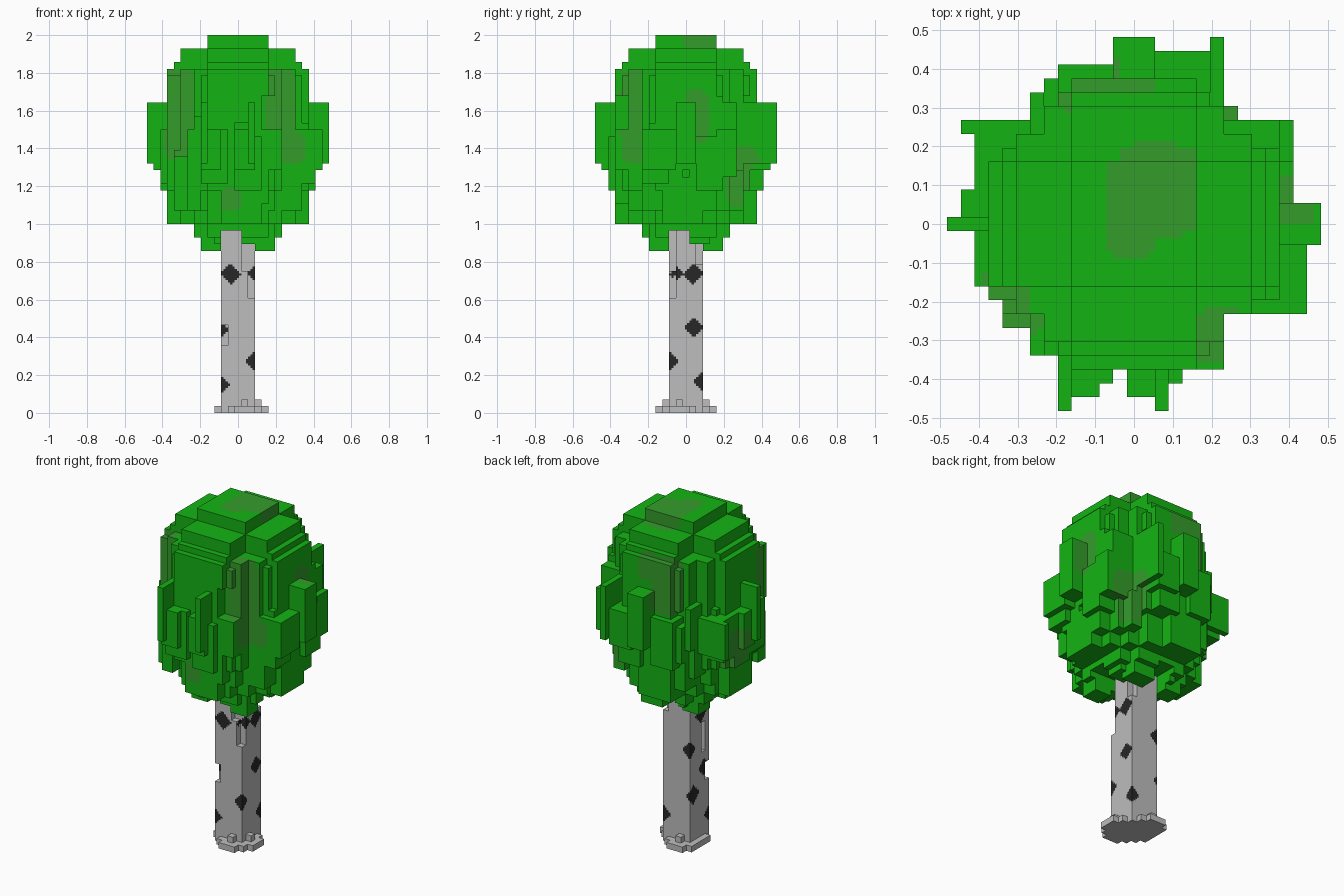
import bpy
import random

if "Cube" in bpy.data.objects:
    bpy.data.objects.remove(bpy.data.objects["Cube"], do_unlink=True)

random.seed(4)
V = 2 / 56  # edge of one block


def material(name, rgb):
    m = bpy.data.materials.new(name)
    m.use_nodes = True
    m.diffuse_color = (*rgb, 1)
    bsdf = m.node_tree.nodes["Principled BSDF"]
    bsdf.inputs["Base Color"].default_value = (*rgb, 1)
    bsdf.inputs["Roughness"].default_value = 0.9
    return m


GREEN = material("leaf green", (0.007, 0.455, 0.007))
OLIVE = material("olive green", (0.035, 0.335, 0.024))
GREY = material("pale bark", (0.51, 0.51, 0.51))
DARK = material("dark bark", (0.02, 0.02, 0.02))


def box(x0, x1, y0, y1, z0, z1):
    """Blocks in inclusive x and y ranges, from level z0 up to z1."""
    return {(x, y, z) for x in range(x0, x1 + 1)
            for y in range(y0, y1 + 1) for z in range(z0, z1)}


def cross(a, b, z0, z1):
    return box(-a, a, -b, b, z0, z1) | box(-b, b, -a, a, z0, z1)


def side_box(side, t0, t1, d0, d1, z0, z1):
    """A box on one side: t runs along the side, d runs outwards."""
    if side == "front":
        return box(t0, t1, -d1, -d0, z0, z1)
    if side == "back":
        return box(t0, t1, d0, d1, z0, z1)
    if side == "right":
        return box(d0, d1, t0, t1, z0, z1)
    return box(-d1, -d0, t0, t1, z0, z1)


def block_object(name, blocks, mats, sub, rule):
    """Mesh of the exposed block faces, each cut into sub x sub squares."""
    index, faces = {}, []
    for cell in sorted(blocks):
        for a in range(3):
            for s in (-1, 1):
                near = list(cell)
                near[a] += s
                if tuple(near) in blocks:
                    continue
                u, w = (a + 1) % 3, (a + 2) % 3
                base = [c * sub for c in cell]
                base[a] += sub if s > 0 else 0
                for i in range(sub):
                    for j in range(sub):
                        quad = []
                        for di, dj in ((0, 0), (1, 0), (1, 1), (0, 1)):
                            p = base[:]
                            p[u] += i + di
                            p[w] += j + dj
                            quad.append(index.setdefault(tuple(p), len(index)))
                        faces.append(quad if s > 0 else quad[::-1])
    verts = [((x / sub - 0.5) * V, (y / sub - 0.5) * V, z / sub * V)
             for x, y, z in index]
    mesh = bpy.data.meshes.new(name)
    mesh.from_pydata(verts, [], faces)
    for m in mats:
        mesh.materials.append(m)
    for f in mesh.polygons:
        f.material_index = 1 if rule(*f.center) else 0
    bpy.context.collection.objects.link(bpy.data.objects.new(name, mesh))


# --- Trunk: square column, notched corners ---
trunk = box(-2, 2, -2, 2, 0, 25) | box(-2, 0, -2, 2, 25, 28) | box(-2, 2, -2, 0, 25, 28)
for x, y, z0, z1 in ((2, -2, 17, 28), (1, -2, 21, 28), (2, 2, 22, 28),
                     (-2, -2, 10, 13), (-2, -1, 15, 20)):
    trunk -= box(x, x, y, y, z0, z1)

# Foot flaring out towards two opposite corners
trunk |= {(x, y, z) for x, y, z in box(-3, 4, -4, 4, 0, 1)
          if abs(x + y) <= 4 and abs(x - y) <= 6}
trunk |= {(x, y, z) for x, y, z in box(-2, 3, -3, 3, 1, 2)
          if abs(x + y) <= 2 and abs(x - y) <= 4}

# Diamond bark marks, some wrapping round a corner
MARKS = [(-0.04, -0.09, 0.735), (0.09, 0.04, 0.735), (0.09, 0.04, 0.45),
         (0.09, -0.09, 0.27), (0.09, 0.09, 0.165), (-0.10, -0.09, 0.15),
         (-0.09, 0.09, 0.58), (-0.09, 0.06, 0.31), (-0.09, -0.04, 0.44),
         (-0.09, -0.01, 0.77), (0.09, -0.07, 0.735)]


def is_mark(x, y, z):
    return any(abs(x - a) + abs(y - b) + abs(z - c) < 0.056 for a, b, c in MARKS)


block_object("trunk", trunk, [GREY, DARK], 3, is_mark)

# --- Crown core: stacked crosses ---
crown = set()
for layer in ((5, 3, 25, 28), (6, 4, 26, 28), (8, 4, 28, 33), (6, 6, 28, 33),
              (10, 4, 33, 51), (9, 5, 33, 50), (8, 6, 33, 51),
              (9, 4, 50, 52), (8, 4, 52, 54), (4, 4, 54, 56)):
    crown |= cross(*layer)

SIDES = ("front", "right", "back", "left")

# Narrow grooves between the leaf clumps
for side in SIDES:
    for t in (-6, -3, 1, 5):
        t += random.randint(-1, 1)
        z = random.randint(33, 44)
        crown -= side_box(side, t, t + random.randint(0, 1), 9, 13,
                          z, z + random.randint(4, 7))

# Leaf clumps shared by every side, shifted a little on each
for side in SIDES:
    for t0, t1, d, z0, z1 in ((-3, 2, 10, 28, 35), (-5, -2, 11, 34, 42),
                              (1, 4, 11, 33, 41), (-5, -3, 10, 40, 50),
                              (5, 6, 8, 30, 36), (-6, -5, 9, 30, 38)):
        shift = random.randint(-1, 1)
        crown |= side_box(side, t0 + shift, t1 + shift, 4, d, z0, z1)

# Widest clumps of each side: t range and outer reach
TIPS = {
    "front": ((-5, -3, 12), (-5, -5, 13), (0, 2, 12), (2, 2, 13)),
    "right": ((-1, 1, 13), (-6, -2, 12), (5, 7, 11)),
    "back": ((-1, 1, 13), (2, 5, 12), (6, 6, 13)),
    "left": ((7, 7, 12), (0, 2, 12), (0, 0, 13), (3, 6, 11)),
}
for side, tips in TIPS.items():
    for t0, t1, d in tips:
        crown |= side_box(side, t0, t1, 4, d, 24 + d, 46 if d == 13 else 42)

# Thin extra leaf columns that follow the rounded outline
for side in SIDES:
    for _ in range(13):
        t, z = random.randint(-7, 6), random.randint(29, 44)
        top = z + random.randint(4, 8)
        reach = 11.3 * (1 - ((z + top) / 2 - 41) ** 2 / 300) ** 0.5
        d = min(10, int((reach ** 2 - t ** 2) ** 0.5 + random.random()))
        crown |= side_box(side, t, t + random.randint(0, 2), 4, d, z, min(top, 51))

# Tufts hanging around the top of the trunk, open where the trunk shows
for x0, x1, y0, y1 in ((-5, -3, -4, -2), (1, 4, 3, 5), (3, 5, -5, -2), (-5, -3, 2, 4)):
    crown |= box(x0, x1, y0, y1, 24, 28)
crown -= box(-2, 0, -7, 7, 24, 27) | box(-7, 7, -2, 0, 24, 27)
crown -= box(-2, 2, -2, 2, 24, 27)

# Olive patches: centre, half width and half height
PATCHES = [(-0.31, -0.20, 1.58, 0.085, 0.25), (0.22, -0.27, 1.62, 0.085, 0.21),
           (0.28, -0.27, 1.40, 0.08, 0.08), (-0.04, -0.34, 1.13, 0.06, 0.06),
           (0.40, 0.06, 1.57, 0.065, 0.14), (0.28, 0.30, 1.25, 0.09, 0.16),
           (0.06, 0.10, 1.98, 0.13, 0.06), (-0.01, -0.03, 1.99, 0.06, 0.02),
           (-0.12, 0.36, 1.68, 0.085, 0.17), (0.00, 0.34, 1.77, 0.06, 0.08),
           (0.10, 0.20, 1.86, 0.06, 0.05), (-0.37, 0.09, 1.30, 0.09, 0.12)]


def is_olive(x, y, z):
    return any(((x - a) / r) ** 4 + ((y - b) / r) ** 4 + ((z - c) / h) ** 4 < 1
               for a, b, c, r, h in PATCHES)


block_object("leaf_crown", crown, [GREEN, OLIVE], 2, is_olive)
